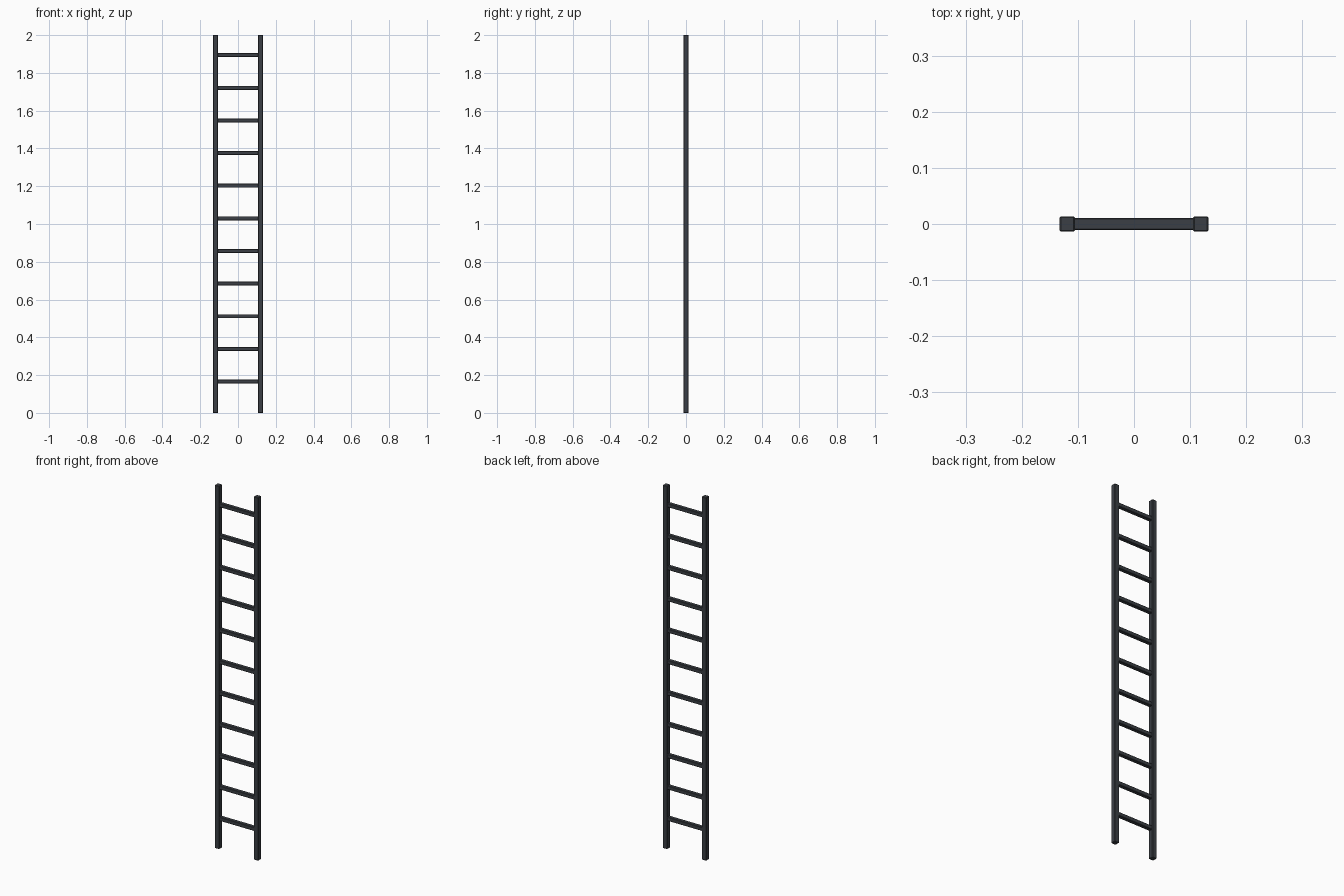
import bpy, bmesh

if "Cube" in bpy.data.objects:
    bpy.data.objects.remove(bpy.data.objects["Cube"])

metal = bpy.data.materials.new("dark_grey_metal")
metal.diffuse_color = (0.043, 0.049, 0.058, 1)
metal.use_nodes = True
metal.node_tree.nodes["Principled BSDF"].inputs["Base Color"].default_value = metal.diffuse_color


def bar(name, size, loc, chamfer=0.002):
    """Square bar with lightly chamfered edges."""
    me = bpy.data.meshes.new(name)
    bm = bmesh.new()
    bmesh.ops.create_cube(bm, size=1)
    for v in bm.verts:
        v.co = [c * s for c, s in zip(v.co, size)]
    bmesh.ops.bevel(bm, geom=bm.edges[:], offset=chamfer, segments=1,
                    profile=0.5, affect='EDGES')
    bm.to_mesh(me)
    bm.free()
    me.materials.append(metal)
    ob = bpy.data.objects.new(name, me)
    ob.location = loc
    bpy.context.collection.objects.link(ob)
    return ob


# Two upright rails
for side, x in (("left", -0.119), ("right", 0.119)):
    bar(side + "_rail", (0.027, 0.027, 2.0), (x, 0, 1.0))

# Eleven rungs, ends set inside the rails
for i in range(11):
    bar(f"rung_{i + 1}", (0.225, 0.021, 0.021), (0, 0, 0.166 + i * 0.1728))
